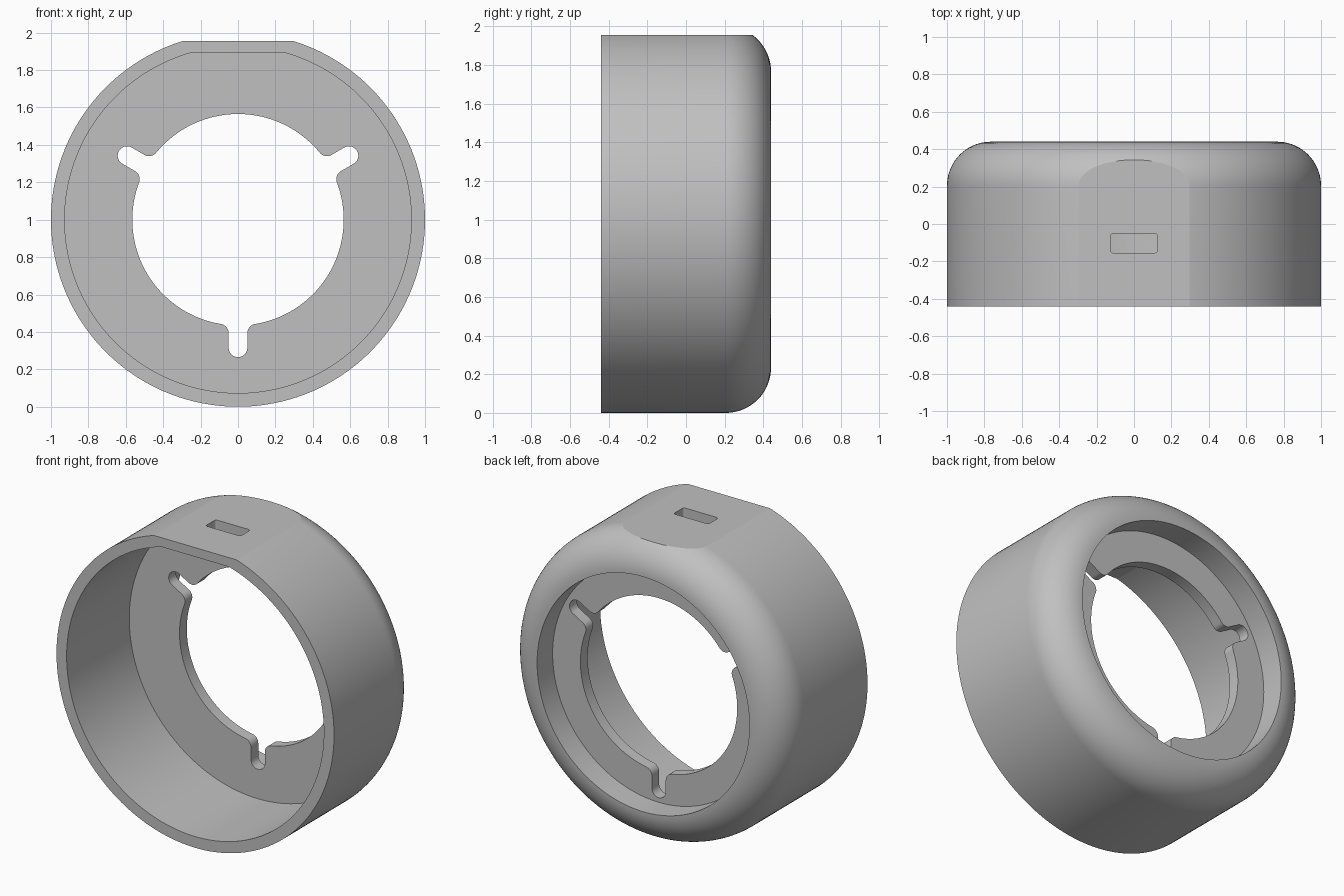
import bpy, bmesh
from math import pi, sin, cos, asin, atan2, sqrt, radians
from mathutils import Matrix, Vector

cube = bpy.data.objects.get("Cube")
if cube:
    bpy.data.objects.remove(cube, do_unlink=True)

FRONT, BACK = -0.44, 0.44
FLOOR_FRONT, FLOOR_BACK = 0.205, 0.28      # web plate between cavity and recess
FILLET = 0.235
FLAT_TOP, CAVITY_TOP = 0.955, 0.895        # heights above the ring axis
CAVITY_R, HOLE_R = 0.927, 0.565
SLOT_W, SLOT_END = 0.05, 0.685

grey = bpy.data.materials.new("plain grey")
grey.use_nodes = True
colour = (0.53, 0.53, 0.53, 1)
grey.diffuse_color = colour
grey.node_tree.nodes["Principled BSDF"].inputs["Base Color"].default_value = colour


def arc(cx, cy, r, start, end, steps):
    return [(cx + r * cos(start + (end - start) * i / steps),
             cy + r * sin(start + (end - start) * i / steps)) for i in range(steps + 1)]


def finish(bm, name):
    bmesh.ops.recalc_face_normals(bm, faces=bm.faces)
    mesh = bpy.data.meshes.new(name)
    bm.to_mesh(mesh)
    bm.free()
    mesh.materials.append(grey)
    obj = bpy.data.objects.new(name, mesh)
    bpy.context.collection.objects.link(obj)
    return obj


def prism(name, outline, low, high, upright=False):
    """Extrude an outline along y, or along z when upright."""
    bm = bmesh.new()
    place = (lambda a, b, h: (a, b, h)) if upright else (lambda a, b, h: (a, h, b))
    ends = [[bm.verts.new(place(a, b, h)) for a, b in outline] for h in (low, high)]
    for ring in ends:
        bm.faces.new(ring)
    n = len(outline)
    for i in range(n):
        j = (i + 1) % n
        bm.faces.new((ends[0][i], ends[0][j], ends[1][j], ends[1][i]))
    return finish(bm, name)


# Turned body: straight wall, rounded back edge, recessed back
profile = [(0, FRONT), (1, FRONT)]
profile += arc(1 - FILLET, BACK - FILLET, FILLET, 0, pi / 2, 18)
profile += [(1 - FILLET, FLOOR_BACK), (0, FLOOR_BACK)]
bm = bmesh.new()
verts = [bm.verts.new((r, y, 0)) for r, y in profile]
edges = [bm.edges.new(pair) for pair in zip(verts, verts[1:])]
bmesh.ops.spin(bm, geom=verts + edges, cent=(0, 0, 0), axis=(0, 1, 0),
               angle=2 * pi, steps=180, use_merge=True)
bmesh.ops.remove_doubles(bm, verts=bm.verts, dist=0.0001)
body = finish(bm, "ring_housing")

# Flat on top
flat = prism("flat_cutter", [(-1.5, FLAT_TOP), (1.5, FLAT_TOP), (1.5, 1.5), (-1.5, 1.5)], -1, 1)

# Front cavity, flattened on top to follow the outside
edge = asin(CAVITY_TOP / CAVITY_R)
cavity = prism("cavity_cutter", arc(0, 0, CAVITY_R, pi - edge, 2 * pi + edge, 160),
               -1, FLOOR_FRONT)

# Centre hole with three rounded key slots
reach = sqrt((HOLE_R + SLOT_W) ** 2 - (2 * SLOT_W) ** 2)
lean = atan2(2 * SLOT_W, reach)
sector = arc(reach, -2 * SLOT_W, SLOT_W, pi - lean, pi / 2, 10)
sector += arc(SLOT_END, 0, SLOT_W, -pi / 2, pi / 2, 20)
sector += arc(reach, 2 * SLOT_W, SLOT_W, -pi / 2, lean - pi, 10)
sector += arc(0, 0, HOLE_R, lean, 2 * pi / 3 - lean, 50)[1:-1]
hole_outline = []
for turn in (30, 150, 270):
    spin = Matrix.Rotation(radians(turn), 2)
    hole_outline += [tuple(spin @ Vector(p)) for p in sector]
hole = prism("hole_cutter", hole_outline, 0, 1)

# Port through the top flat
port_outline = []
for i, (sx, sy) in enumerate(((1, 1), (-1, 1), (-1, -1), (1, -1))):
    port_outline += arc(sx * 0.11, -0.103 + sy * 0.036, 0.016,
                        i * pi / 2, (i + 1) * pi / 2, 7)
port = prism("port_cutter", port_outline, 0.7, 1.2, upright=True)

# Carve the body
bpy.context.view_layer.objects.active = body
for cutter in (flat, cavity, hole, port):
    mod = body.modifiers.new(cutter.name, "BOOLEAN")
    mod.operation = "DIFFERENCE"
    mod.solver = "EXACT"
    mod.object = cutter
    bpy.ops.object.modifier_apply(modifier=mod.name)
    bpy.data.objects.remove(cutter, do_unlink=True)

body.data.transform(Matrix.Translation((0, 0, 1)))
bpy.ops.object.select_all(action="DESELECT")
body.select_set(True)
bpy.ops.object.shade_smooth_by_angle(angle=radians(14))
